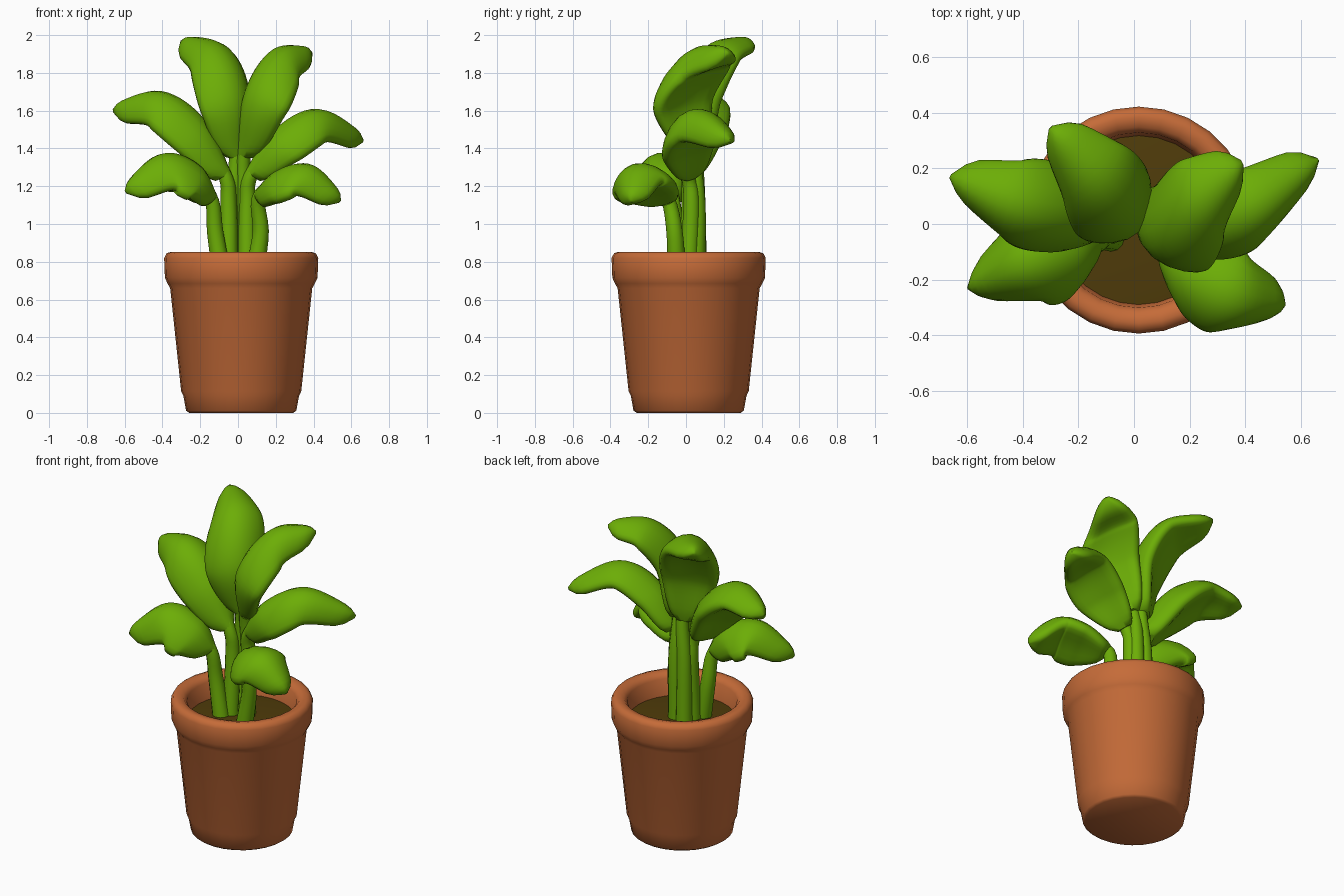
import bpy, bmesh, math
from mathutils import Vector

cube = bpy.data.objects.get("Cube")
if cube:
    bpy.data.objects.remove(cube)


def material(name, rgb):
    m = bpy.data.materials.new(name)
    m.use_nodes = True
    m.diffuse_color = (*rgb, 1)
    bsdf = m.node_tree.nodes["Principled BSDF"]
    bsdf.inputs["Base Color"].default_value = (*rgb, 1)
    bsdf.inputs["Roughness"].default_value = 0.8
    return m


GREEN = material("leaf green", (0.15, 0.42, 0.002))
CLAY = material("terracotta", (0.56, 0.148, 0.04))
SOIL = material("soil brown", (0.08, 0.045, 0.003))


def loft(name, rings, mat, angle=60):
    """Skin a list of equal-length point rings and cap both ends."""
    bm = bmesh.new()
    rows = [[bm.verts.new(p) for p in ring] for ring in rings]
    for a, b in zip(rows, rows[1:]):
        for i in range(len(a)):
            j = (i + 1) % len(a)
            bm.faces.new((a[i], a[j], b[j], b[i]))
    bm.faces.new(rows[0][::-1])
    bm.faces.new(rows[-1])
    bmesh.ops.recalc_face_normals(bm, faces=bm.faces)
    mesh = bpy.data.meshes.new(name)
    bm.to_mesh(mesh)
    bm.free()
    mesh.materials.append(mat)
    obj = bpy.data.objects.new(name, mesh)
    bpy.context.collection.objects.link(obj)
    bpy.ops.object.select_all(action='DESELECT')
    obj.select_set(True)
    bpy.context.view_layer.objects.active = obj
    bpy.ops.object.shade_smooth_by_angle(angle=math.radians(angle))


def spline(points, t):
    """Point on a smooth curve through the points, t from 0 to 1."""
    p = [Vector(q) for q in points]
    p = [2 * p[0] - p[1]] + p + [2 * p[-1] - p[-2]]
    s = min(t, 0.99999) * (len(p) - 3)
    i, u = int(s), s % 1
    a, b, c, d = p[i:i + 4]
    return 0.5 * (2 * b + (c - a) * u + (2 * a - 5 * b + 4 * c - d) * u * u
                  + (3 * b - a - 3 * c + d) * u ** 3)


def tangent(points, t):
    return (spline(points, min(1, t + .03)) - spline(points, max(0, t - .03))).normalized()


def lathe(name, profile, mat, sides=28):
    rings = []
    for r, z in profile:
        rings.append([(0.017 + r * math.cos(k * math.tau / sides),
                       0.014 + r * math.sin(k * math.tau / sides), z)
                      for k in range(sides)])
    loft(name, rings, mat)


# Pot with foot band, tapered wall, rolled rim and hollow inside
lathe("pot", [(0.275, 0), (0.292, 0.012), (0.306, 0.09), (0.318, 0.115),
              (0.376, 0.66), (0.39, 0.685), (0.404, 0.715), (0.408, 0.82),
              (0.395, 0.845), (0.37, 0.853), (0.335, 0.845), (0.315, 0.82),
              (0.3, 0.68)], CLAY)
lathe("soil", [(0.306, 0.69), (0.304, 0.715), (0.15, 0.73)], SOIL)


def stem(name, points, r0, r1):
    rings, steps, sides = [], 14, 12
    for i in range(steps + 1):
        t = i / steps
        c, tan = spline(points, t), tangent(points, t)
        u = tan.cross(Vector((0, 1, 0))).normalized()
        v = tan.cross(u)
        r = r0 + (r1 - r0) * t
        rings.append([c + r * (u * math.cos(k * math.tau / sides) + v * math.sin(k * math.tau / sides))
                      for k in range(sides)])
    loft(name, rings, GREEN)


def leaf(name, points, width, droop, tilt):
    """Arched blade: domed top and fuller underside swept along its midrib."""
    rings, steps, sides = [], 24, 20
    across = (Vector(points[-1]) - Vector(points[0])).cross(Vector((0, 0, 1))).normalized()
    across.z = math.copysign(tilt, across.y)  # front edge hangs lower
    across.normalize()
    for i in range(steps + 1):
        t = i / steps
        c = spline(points, t)
        up = across.cross(tangent(points, t)).normalized()
        bulge = max(0, math.sin(math.pi * t ** 0.88))
        w = 0.045 + (width - 0.045) * bulge ** 0.75
        thick = 0.036 + 0.014 * bulge
        if t > 0.9:  # rounded tip
            close = math.sqrt(max(0.05, 1 - ((t - 0.9) / 0.1) ** 2))
            w, thick = w * close, thick * close
        sag = droop * w
        ring = []
        for k in range(sides):
            a = k * math.tau / sides
            x, y = math.cos(a), math.sin(a)
            depth = thick if y > 0 else thick + 0.7 * sag
            ring.append(c + across * w * x + up * (depth * y - sag * x * x))
        rings.append(ring)
    loft(name, rings, GREEN)


# name, stem root, stem bend, midrib points from base to tip, half width, cupping, tilt
PLANT = [
    ("top_left", (-.03, .06, .7), (-.03, .06, 1.1),
     [(-.01, .05, 1.36), (-.02, .01, 1.66), (-.12, .13, 1.9), (-.3, .345, 1.965)], .18, .45, .25),
    ("top_right", (.03, .05, .7), (.03, .06, 1.1),
     [(.03, .03, 1.36), (.09, -.06, 1.67), (.22, .05, 1.88), (.39, .22, 1.905)], .19, .5, .25),
    ("middle_left", (-.05, 0, .7), (-.05, .02, 1.1),
     [(-.07, .01, 1.26), (-.21, .02, 1.51), (-.42, .06, 1.655), (-.66, .17, 1.6)], .175, .55, .3),
    ("middle_right", (.05, .01, .7), (.05, .03, 1.1),
     [(.07, .01, 1.26), (.22, -.02, 1.45), (.43, .05, 1.56), (.66, .23, 1.44)], .16, .5, .3),
    ("low_left", (-.08, -.05, .7), (-.12, -.05, .95),
     [(-.14, -.07, 1.13), (-.23, -.1, 1.27), (-.4, -.15, 1.325), (-.595, -.23, 1.17)], .185, .65, .15),
    ("low_right", (.08, -.05, .7), (.12, -.06, .95),
     [(.11, -.1, 1.14), (.22, -.2, 1.235), (.37, -.275, 1.265), (.54, -.29, 1.12)], .17, .45, .25),
]
for name, root, bend, rib, half_width, cup, lean in PLANT:
    stem(name + "_stem", [root, bend, rib[0], rib[1]], .05, .03)
    leaf(name + "_leaf", rib, half_width, cup, lean)
